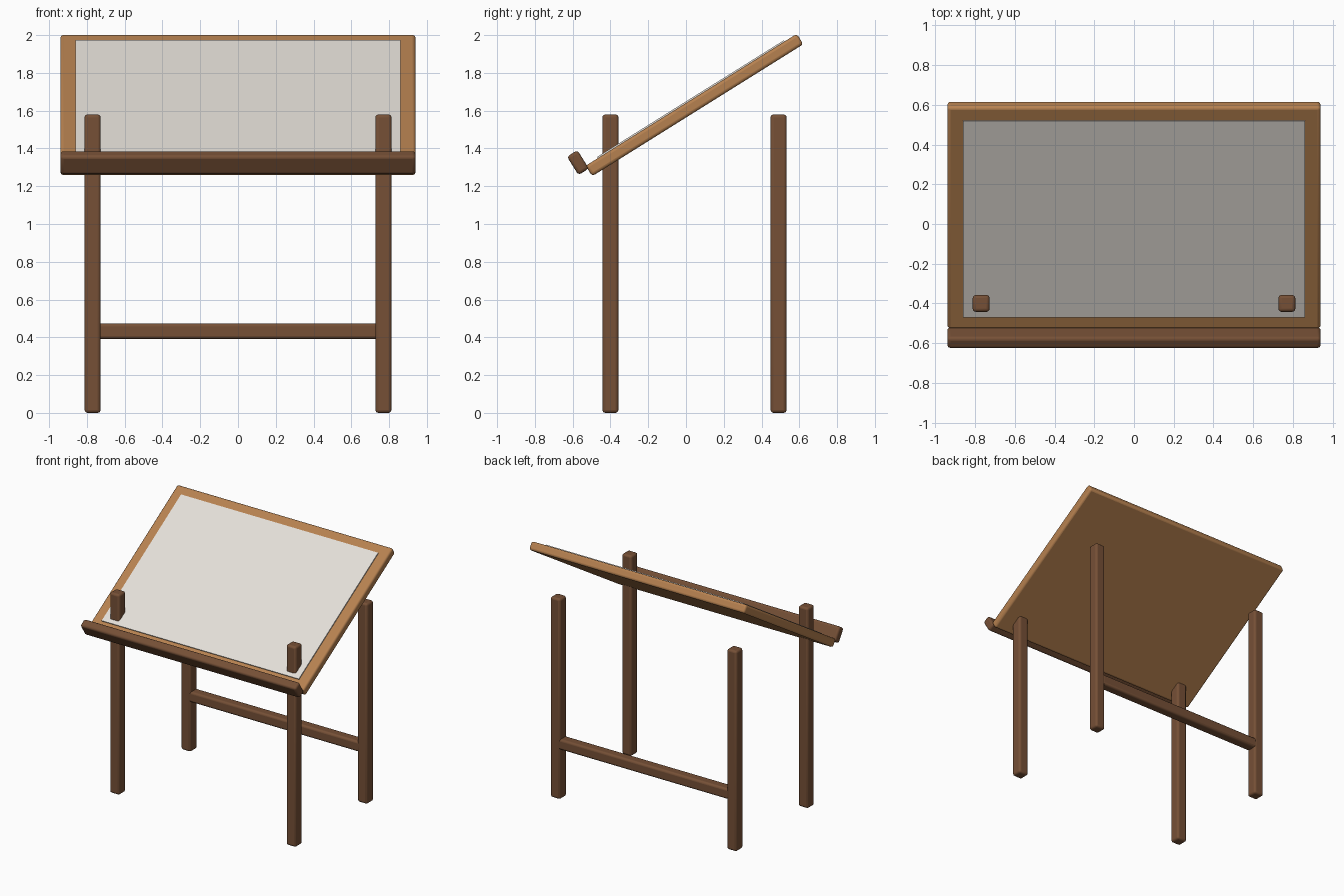
import bpy
from math import radians, sin, cos
from mathutils import Vector

cube = bpy.data.objects.get("Cube")
if cube:
    bpy.data.objects.remove(cube, do_unlink=True)


def material(name, rgb):
    m = bpy.data.materials.new(name)
    m.use_nodes = True
    m.diffuse_color = (*rgb, 1)
    bsdf = m.node_tree.nodes["Principled BSDF"]
    bsdf.inputs["Base Color"].default_value = (*rgb, 1)
    bsdf.inputs["Roughness"].default_value = 0.7
    return m


DARK = material("dark wood", (0.18, 0.08, 0.037))
LIGHT = material("light wood", (0.47, 0.22, 0.08))
PAPER = material("paper", (0.78, 0.74, 0.69))

TILT = radians(32)
BOARD_CENTRE = Vector((0, 0.045, 1.63))


def box(name, centre, size, mat, tilt=0, bevel=0.016):
    """Box with softly rounded edges, optionally tilted about x."""
    bpy.ops.mesh.primitive_cube_add(size=1, location=centre)
    ob = bpy.context.object
    ob.name = ob.data.name = name
    ob.scale = size
    bpy.ops.object.transform_apply(location=False, rotation=False, scale=True)
    ob.rotation_euler.x = tilt
    ob.data.materials.append(mat)
    if bevel:
        mod = ob.modifiers.new("rounded edges", "BEVEL")
        mod.width = bevel
        mod.segments = 3
        bpy.ops.object.shade_smooth_by_angle(angle=radians(35))
    return ob


# Four upright legs
for side, x in (("left", 0.77), ("right", -0.77)):
    for end, y in (("front", -0.4), ("back", 0.49)):
        box(f"{end}_{side}_leg", (x, y, 0.79), (0.085, 0.085, 1.58), DARK)

# Rail between the back legs
box("back_rail", (0, 0.49, 0.433), (1.5, 0.08, 0.082), DARK)

# Tilted drawing board
thickness = 0.065
box("drawing_board", BOARD_CENTRE, (1.88, 1.318, thickness), LIGHT, TILT)

# Sheet lying on the board
normal = Vector((0, -sin(TILT), cos(TILT)))
sheet_centre = BOARD_CENTRE + normal * (thickness / 2 + 0.003)
box("paper_sheet", sheet_centre, (1.72, 1.166, 0.009), PAPER, TILT, bevel=0)

# Ledge along the lower edge of the board
box("pencil_ledge", (0, -0.572, 1.325), (1.88, 0.065, 0.115), DARK, TILT)
